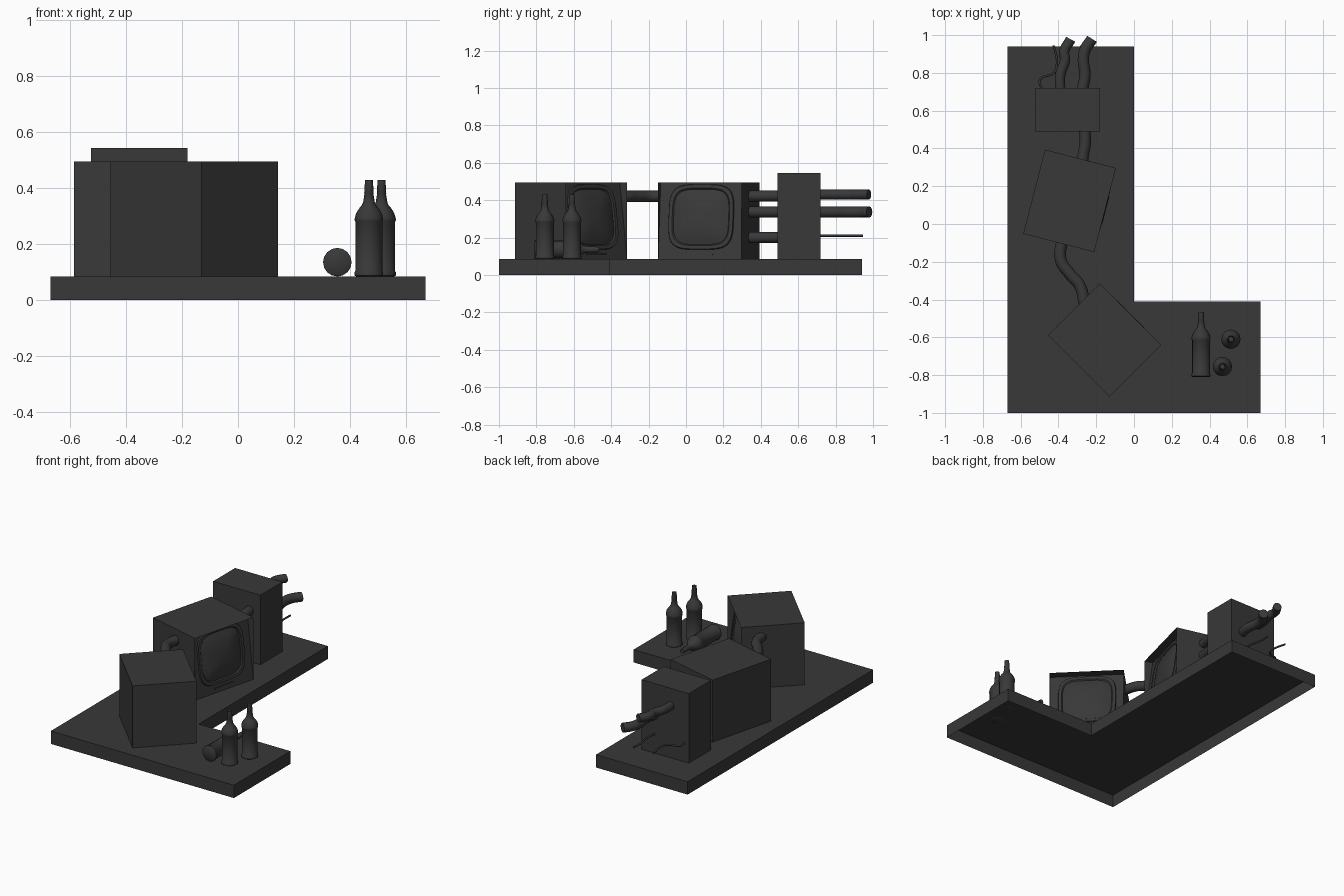
import bpy, bmesh
from math import radians, cos, sin, pi, atan2
from mathutils import Matrix, Vector

if "Cube" in bpy.data.objects:
    bpy.data.objects.remove(bpy.data.objects["Cube"])

dark = bpy.data.materials.new("dark_grey")
dark.diffuse_color = (0.04, 0.04, 0.04, 1)
dark.use_nodes = True
dark.node_tree.nodes["Principled BSDF"].inputs["Base Color"].default_value = dark.diffuse_color
TOP = 0.085  # top of the plinth


def add(name, bm, matrix=Matrix(), smooth=False):
    me = bpy.data.meshes.new(name)
    bm.to_mesh(me)
    bm.free()
    ob = bpy.data.objects.new(name, me)
    bpy.context.collection.objects.link(ob)
    ob.matrix_world = matrix
    me.materials.append(dark)
    if smooth:
        bpy.ops.object.select_all(action='DESELECT')
        ob.select_set(True)
        bpy.context.view_layer.objects.active = ob
        bpy.ops.object.shade_smooth_by_angle(angle=radians(40))
    return ob


def cube(lo, hi):
    bm = bmesh.new()
    lo, hi = Vector(lo), Vector(hi)
    bmesh.ops.create_cube(bm, size=1, matrix=Matrix.Translation((lo + hi) / 2)
                          @ Matrix.Diagonal((*(hi - lo), 1)))
    return bm


def rings(loops, cap_start=False):
    """Skin a list of point loops; the last loop is capped."""
    bm = bmesh.new()
    vs = [[bm.verts.new(p) for p in l] for l in loops]
    n = len(vs[0])
    for a, b in zip(vs, vs[1:]):
        for i in range(n):
            j = (i + 1) % n
            bm.faces.new((a[i], a[j], b[j], b[i]))
    bm.faces.new(vs[-1])
    if cap_start:
        bm.faces.new(vs[0][::-1])
    return bm


# L-shaped plinth, open underneath
outline = [(-.67, -1), (.67, -1), (.67, -.41), (0, -.41), (0, .94), (-.67, .94)]
add("plinth", rings([[(x, y, z) for x, y in outline] for z in (0, TOP)]))

# rear equipment box
add("equipment_box", cube((-.525, .49, TOP), (-.18, .72, .545)))


# television sets: open-fronted cabinet, tilted front panel, bulging screen
def squircle(w, h, out, n=40):
    pts = []
    for i in range(n):
        c, s = cos(2 * pi * i / n), sin(2 * pi * i / n)
        pts.append((out, w * abs(c) ** .5 * (1 if c > 0 else -1),
                    h * abs(s) ** .5 * (1 if s > 0 else -1)))
    return pts


def television(name, x, y, angle):
    m = Matrix.Translation((x, y, TOP)) @ Matrix.Rotation(radians(angle), 4, 'Z')
    d, w, h, rec = .194, .23, .41, .055
    bm = cube((-d, -w, 0), (d, w, h))
    bm.normal_update()
    front = [f for f in bm.faces if f.normal.x > .9]
    bmesh.ops.delete(bm, geom=front, context='FACES_ONLY')
    add(name + "_cabinet", bm, m)
    bm = bmesh.new()
    bm.faces.new([bm.verts.new(p) for p in
                  ((d, -w, 0), (d, w, 0), (d - rec, w, h), (d - rec, -w, h))])
    add(name + "_front_panel", bm, m)
    tilt = m @ Matrix.Translation((d, 0, 0)) @ Matrix.Rotation(-atan2(rec, h), 4, 'Y')
    prof = [(.18, 0), (.177, .009), (.158, .009), (.152, .002), (.125, .012),
            (.09, .02), (.05, .025), (.015, .027)]
    add(name + "_screen", rings([squircle(r, r * .98, o) for r, o in prof]),
        tilt @ Matrix.Translation((0, 0, .227)), True)
    add(name + "_control_strip", cube((-.002, -.072, .022), (.006, .072, .032)), tilt)


television("middle_television", -.341, .1225, -14.5)
television("front_television", -.156, -.615, 45)

# bottles
bottle = [(.046, 0), (.051, .004), (.051, .016), (.048, .02), (.048, .195),
          (.051, .2), (.051, .207), (.046, .225), (.036, .242), (.026, .254),
          (.021, .264), (.016, .295), (.017, .297), (.014, .345)]


def add_bottle(name, loc, lying=False):
    n = 16
    loops = [[(r * cos(2 * pi * i / n), r * sin(2 * pi * i / n), z)
              for i in range(n)] for r, z in bottle]
    m = Matrix.Translation(loc)
    if lying:
        m = m @ Matrix.Rotation(radians(-90), 4, 'X')
    add(name, rings(loops, True), m, True)


add_bottle("bottle_right", (.513, -.61, TOP))
add_bottle("bottle_left", (.468, -.755, TOP))
add_bottle("bottle_lying", (.355, -.81, TOP + .051), True)


# hoses and wires, each level at its own height
def hose(name, pts, z, r):
    cu = bpy.data.curves.new(name, 'CURVE')
    cu.dimensions = '3D'
    cu.bevel_depth, cu.bevel_resolution, cu.resolution_u = r, 4, 6
    cu.use_fill_caps = True
    sp = cu.splines.new('BEZIER')
    sp.bezier_points.add(len(pts) - 1)
    for b, (x, y) in zip(sp.bezier_points, pts):
        b.co = (x, y, z)
        b.handle_left_type = b.handle_right_type = 'AUTO'
    ob = bpy.data.objects.new(name, cu)
    bpy.context.collection.objects.link(ob)
    cu.materials.append(dark)
    bpy.ops.object.select_all(action='DESELECT')
    ob.select_set(True)
    bpy.context.view_layer.objects.active = ob
    bpy.ops.object.convert(target='MESH')
    bpy.ops.object.shade_smooth_by_angle(angle=radians(40))


hose("hose_between_televisions", [(-.38, -.08), (-.388, -.19), (-.335, -.27),
                                  (-.288, -.325), (-.26, -.43)], .42, .031)
for i, z in enumerate((.2, .337, .422)):
    hose(f"hose_to_box_{i + 1}", [(-.275, .31), (-.268, .37), (-.258, .43), (-.262, .51)],
         z, .03)
hose("rear_hose_upper", [(-.39, .7), (-.39, .79), (-.365, .87), (-.37, .91),
                         (-.335, .978)], .43, .027)
hose("rear_hose_lower", [(-.275, .7), (-.26, .79), (-.268, .87), (-.26, .92),
                         (-.222, .98)], .337, .03)
hose("rear_wire_left", [(-.487, .71), (-.497, .765), (-.425, .8), (-.408, .85),
                        (-.425, .945)], .21, .006)
hose("rear_wire_right", [(-.275, .71), (-.265, .8), (-.28, .87), (-.28, .945)], .21, .006)
